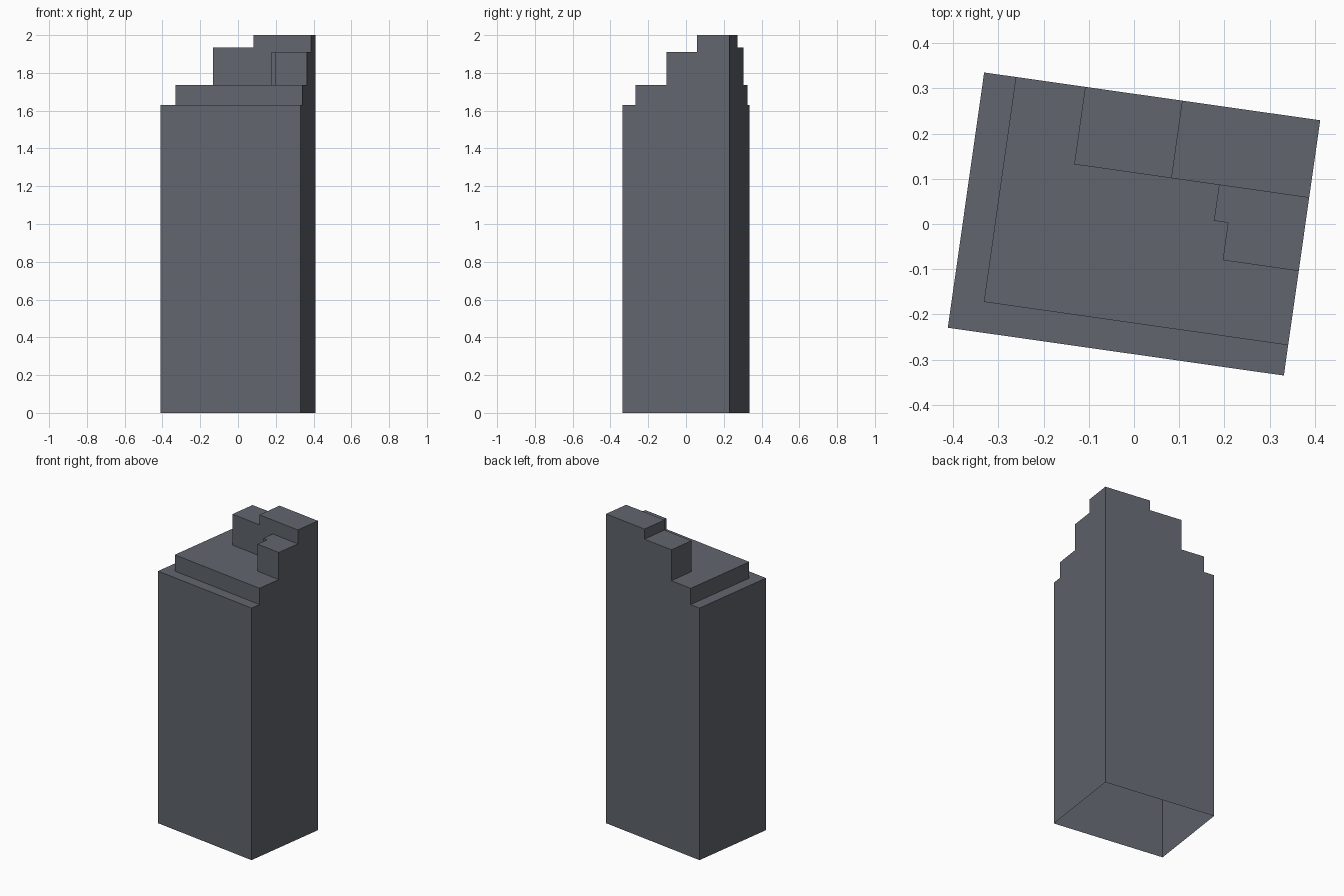
import bpy, bmesh
from math import radians
from mathutils import Matrix, Vector

if "Cube" in bpy.data.objects:
    bpy.data.objects.remove(bpy.data.objects["Cube"])

U, V = 0.3752, 0.285          # half width and depth of the footprint
TURN = radians(-8.1)          # the building is turned slightly on the spot

# Setback tiers: (u min, v min, u max, v max, top height), in the turned frame
TIERS = [
    (-U, -V, U, V, 1.63),               # main shaft
    (-0.3044, -0.2172, U, V, 1.735),    # first setback
    (-0.1495, 0.112, U, V, 1.935),      # rear upper block
    (0.067, 0.112, U, V, 2.0),          # corner tower
    (0.174, 0.032, U, 0.112, 1.91),     # side block, wide half
    (0.2054, -0.0515, U, 0.032, 1.91),  # side block, narrow half
]

us = sorted({t[i] for t in TIERS for i in (0, 2)})
vs = sorted({t[i] for t in TIERS for i in (1, 3)})
zs = sorted({t[4] for t in TIERS} | {0.0})
breaks = (us, vs, zs)


def filled(cell):
    """True when the cell of the break grid lies inside any tier."""
    if any(c < 0 or c >= len(b) - 1 for c, b in zip(cell, breaks)):
        return False
    u, v, z = ((b[c] + b[c + 1]) / 2 for c, b in zip(cell, breaks))
    return any(t[0] < u < t[2] and t[1] < v < t[3] and z < t[4] for t in TIERS)


def add_side(bm, cell, axis, step):
    """Add the face of a cell that looks along +axis or -axis."""
    a, b = (axis + 1) % 3, (axis + 2) % 3
    corners = []
    for da, db in ((0, 0), (1, 0), (1, 1), (0, 1)):
        idx = list(cell)
        idx[axis] += step > 0
        idx[a] += da
        idx[b] += db
        corners.append(bm.verts.new([breaks[k][idx[k]] for k in range(3)]))
    bm.faces.new(corners if step > 0 else corners[::-1])


# Outer shell of the joined tiers, left open underneath
bm = bmesh.new()
for i in range(len(us) - 1):
    for j in range(len(vs) - 1):
        for k in range(len(zs) - 1):
            if not filled((i, j, k)):
                continue
            for axis in range(3):
                for step in (-1, 1):
                    near = [i, j, k]
                    near[axis] += step
                    open_base = axis == 2 and near[2] < 0
                    if not filled(near) and not open_base:
                        add_side(bm, (i, j, k), axis, step)

# Weld the cells and merge flat areas into single faces
bmesh.ops.remove_doubles(bm, verts=bm.verts, dist=1e-5)
bmesh.ops.dissolve_limit(bm, angle_limit=radians(1), verts=bm.verts, edges=bm.edges)
bmesh.ops.rotate(bm, cent=Vector(), matrix=Matrix.Rotation(TURN, 3, 'Z'), verts=bm.verts)

mesh = bpy.data.meshes.new("stepped_tower")
bm.to_mesh(mesh)
bm.free()
tower = bpy.data.objects.new("stepped_tower", mesh)
bpy.context.collection.objects.link(tower)

# Slate grey finish
slate = bpy.data.materials.new("slate")
slate.diffuse_color = (0.12, 0.13, 0.155, 1)
slate.use_nodes = True
slate.node_tree.nodes["Principled BSDF"].inputs["Base Color"].default_value = slate.diffuse_color
mesh.materials.append(slate)
